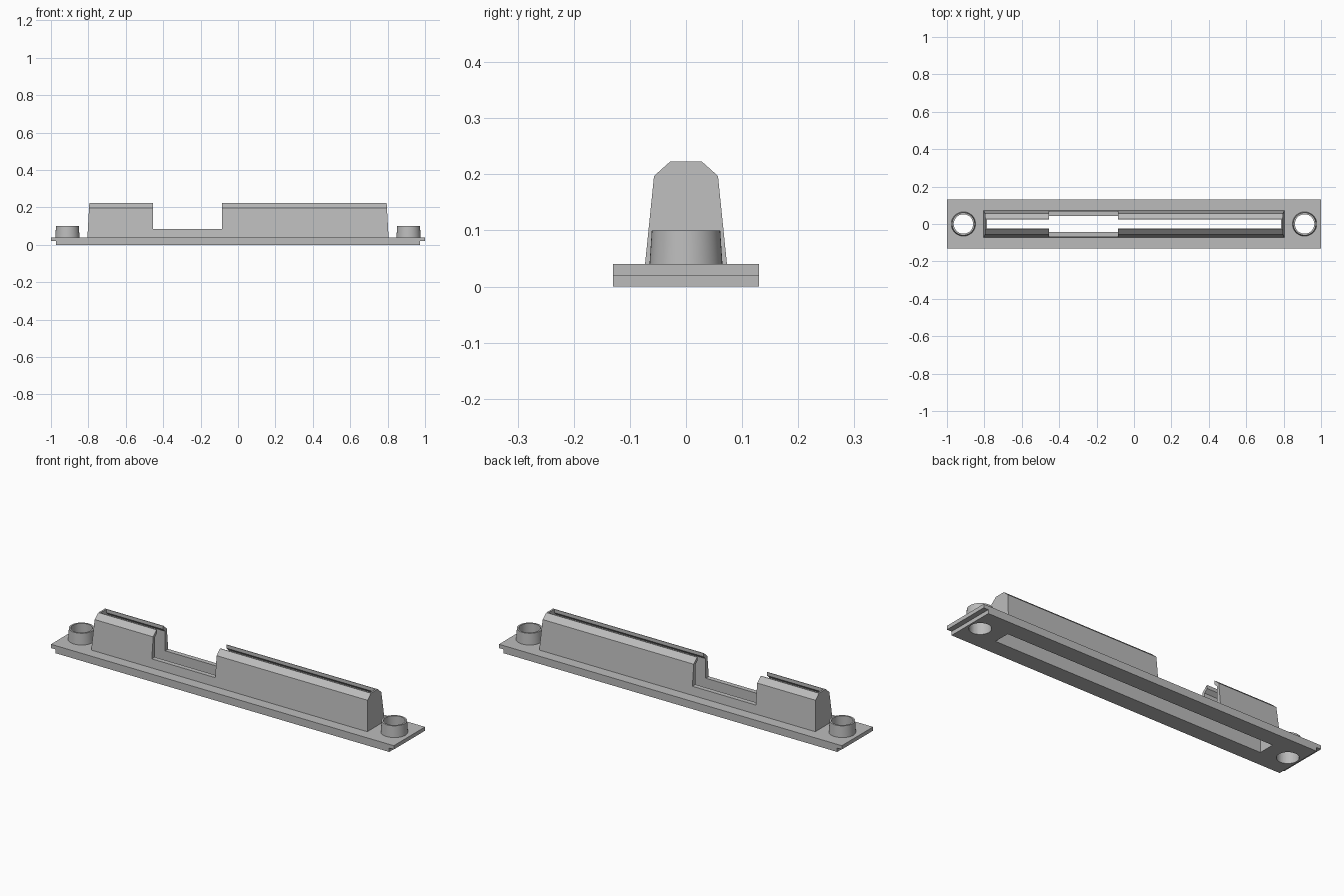
import bpy, bmesh
from mathutils import Vector

cube = bpy.data.objects.get("Cube")
if cube:
    bpy.data.objects.remove(cube, do_unlink=True)

grey = bpy.data.materials.new("plain grey")
grey.use_nodes = True
COLOUR = (0.5, 0.5, 0.5, 1)
grey.diffuse_color = COLOUR
grey.node_tree.nodes["Principled BSDF"].inputs["Base Color"].default_value = COLOUR


def finish(name, bm):
    bmesh.ops.recalc_face_normals(bm, faces=bm.faces)
    mesh = bpy.data.meshes.new(name)
    bm.to_mesh(mesh)
    bm.free()
    mesh.materials.append(grey)
    ob = bpy.data.objects.new(name, mesh)
    bpy.context.collection.objects.link(ob)
    return ob


def box(name, x0, x1, y, z0, z1):
    """Box from x0 to x1, symmetric about y = 0."""
    bm = bmesh.new()
    bmesh.ops.create_cube(bm, size=1)
    for v in bm.verts:
        v.co = Vector((x0 if v.co.x < 0 else x1, y * 2 * v.co.y, z0 if v.co.z < 0 else z1))
    return finish(name, bm)


def bar(name, half_profile, end):
    """Mirror a (y, z) half profile and run it along x; end(z) is the half length."""
    ring = half_profile + [(-y, z) for y, z in reversed(half_profile)]
    bm = bmesh.new()
    left, right = [[bm.verts.new((s * end(z), y, z)) for y, z in ring] for s in (-1, 1)]
    bm.faces.new(left)
    bm.faces.new(right)
    for i in range(len(ring)):
        j = (i + 1) % len(ring)
        bm.faces.new((left[i], left[j], right[j], right[i]))
    return finish(name, bm)


def cone(name, x, r0, r1, z0, z1):
    bm = bmesh.new()
    bmesh.ops.create_cone(bm, cap_ends=True, segments=48, radius1=r0, radius2=r1, depth=z1 - z0)
    bmesh.ops.translate(bm, verts=bm.verts, vec=(x, 0, (z0 + z1) / 2))
    return finish(name, bm)


def cut(ob, *cutters):
    """Subtract the cutters, keep the result and drop the cutters."""
    for c in cutters:
        mod = ob.modifiers.new("cut", "BOOLEAN")
        mod.operation, mod.solver, mod.object = "DIFFERENCE", "EXACT", c
    deps = bpy.context.evaluated_depsgraph_get()
    mesh = bpy.data.meshes.new_from_object(ob.evaluated_get(deps))
    ob.modifiers.clear()
    ob.data = mesh
    for c in cutters:
        bpy.data.objects.remove(c, do_unlink=True)


PLATE_TOP, STEP, HALF_W = 0.04, 0.02, 0.13
SLOT_X, SLOT_Y = 0.785, 0.043
BOSS_X, HOLE_R = 0.912, 0.052

# Two-layer base plate: the upper layer overhangs at both ends
base = bar("base_plate", [(HALF_W, 0), (HALF_W, STEP), (HALF_W, PLATE_TOP)], lambda z: 0.973)
cut(base, box("slot_cutter", -SLOT_X, SLOT_X, SLOT_Y, -0.1, 0.1),
    *[cone("hole_cutter", s * BOSS_X, HOLE_R, HOLE_R, -0.1, 0.2) for s in (-1, 1)])
for side, s in (("right", -1), ("left", 1)):
    box(side + "_end_lip", *sorted((s * 0.973, s)), HALF_W, STEP, PLATE_TOP)

# Tapered hollow housing with chamfered shoulders, open along the top
housing = bar("housing", [(0.073, PLATE_TOP), (0.057, 0.197), (0.028, 0.223)],
              lambda z: 0.805 - 0.055 * (z - PLATE_TOP))
cavity = bar("cavity_cutter", [(SLOT_Y, -0.1), (SLOT_Y, 0.188), (0.025, 0.205), (0.025, 0.3)],
             lambda z: SLOT_X)
cut(housing, cavity, box("notch_cutter", -0.455, -0.085, 0.2, 0.085, 0.4))

# Hollow round bosses at both ends
for side, s in (("right", -1), ("left", 1)):
    boss = cone(side + "_boss", s * BOSS_X, 0.065, 0.061, PLATE_TOP, 0.1)
    cut(boss, cone("bore_cutter", s * BOSS_X, HOLE_R, HOLE_R, -0.1, 0.2))
    bpy.ops.object.select_all(action="DESELECT")
    boss.select_set(True)
    bpy.context.view_layer.objects.active = boss
    bpy.ops.object.shade_smooth_by_angle()
